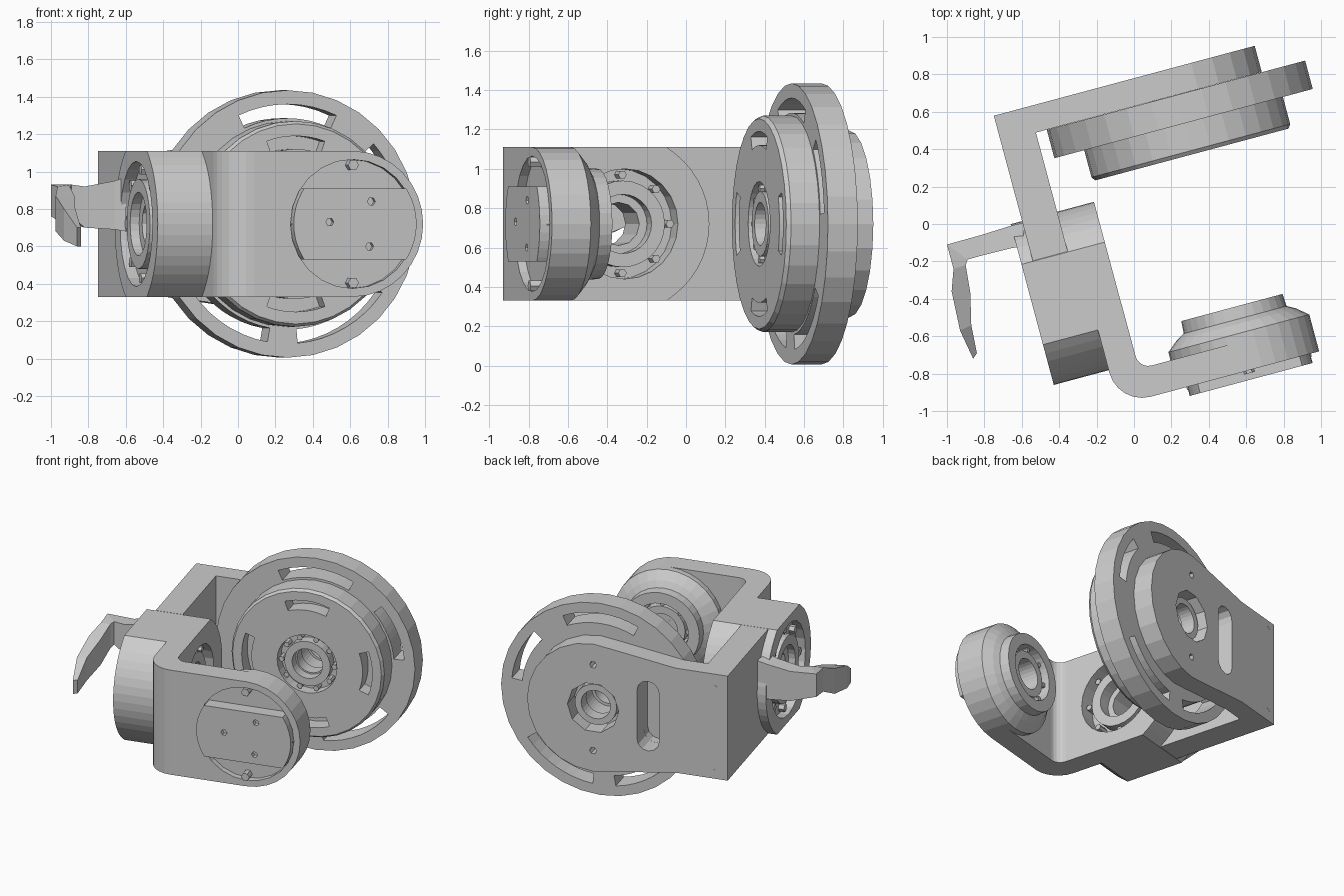
import bpy, bmesh
from math import sin, cos, pi, radians, atan2
from mathutils import Matrix, Vector

if "Cube" in bpy.data.objects:
    bpy.data.objects.remove(bpy.data.objects["Cube"])

TURN = Matrix.Rotation(radians(15), 3, 'Z')   # whole bracket is turned 15 degrees
ZC = 0.72                                     # height of every joint axis


def place(axis, a, b, h):
    """Profile point (a, b) at height h along a bracket axis."""
    p = {'u': (h, a, b), 'v': (a, h, b), 'z': (a, b, h)}[axis]
    return TURN @ Vector(p)


def make(name, verts, faces):
    me = bpy.data.meshes.new(name)
    me.from_pydata([tuple(v) for v in verts], [], faces)
    bm = bmesh.new()
    bm.from_mesh(me)
    bmesh.ops.recalc_face_normals(bm, faces=bm.faces)
    bm.to_mesh(me)
    bm.free()
    ob = bpy.data.objects.new(name, me)
    bpy.context.collection.objects.link(ob)
    return ob


def prism(name, axis, pts, h0, h1):
    n = len(pts)
    verts = [place(axis, a, b, h) for h in (h0, h1) for a, b in pts]
    faces = [tuple(range(n)), tuple(range(n, 2 * n))]
    faces += [(i, (i + 1) % n, n + (i + 1) % n, n + i) for i in range(n)]
    return make(name, verts, faces)


def rect(a0, a1, b0, b1):
    return [(a0, b0), (a1, b0), (a1, b1), (a0, b1)]


def arc(ca, cb, r, d0, d1, n):
    return [(ca + r * cos(radians(d0 + (d1 - d0) * i / n)),
             cb + r * sin(radians(d0 + (d1 - d0) * i / n))) for i in range(n + 1)]


def circle(ca, cb, r, n=24):
    return arc(ca, cb, r, 0, 360, n)[:-1]


def arc_slot(c, r0, r1, d0, d1):
    return arc(c, ZC, r1, d0, d1, 8) + arc(c, ZC, r0, d1, d0, 8)


def clipped(c, r, half, n=32):
    return [(a, max(ZC - half, min(ZC + half, b))) for a, b in circle(c, ZC, r, n)
            if True]


def lathe(name, axis, c, prof, n=28):
    m = len(prof)
    verts = [place(axis, c + r * cos(2 * pi * i / n), ZC + r * sin(2 * pi * i / n), h)
             for i in range(n) for r, h in prof]
    faces = [(i * m + j, i * m + (j + 1) % m, (i + 1) % n * m + (j + 1) % m, (i + 1) % n * m + j)
             for i in range(n) for j in range(m)]
    return make(name, verts, faces)


def tube(name, axis, c, r0, r1, h0, h1):
    return lathe(name, axis, c, [(r0, h0), (r1, h0), (r1, h1), (r0, h1)])


def bolts(name, axis, c, r, size, count, h0, h1):
    for i in range(count):
        t = 2 * pi * i / count
        prism(f"{name}_{i + 1}", axis, circle(c + r * cos(t), ZC + r * sin(t), size, 6), h0, h1)


def cut(objs, cutters):
    for ob in objs:
        for k in cutters:
            m = ob.modifiers.new("cut", 'BOOLEAN')
            m.operation, m.solver, m.object = 'DIFFERENCE', 'EXACT', k
        bpy.context.view_layer.update()
        dg = bpy.context.evaluated_depsgraph_get()
        me = bpy.data.meshes.new_from_object(ob.evaluated_get(dg))
        ob.modifiers.clear()
        ob.data = me
    for k in cutters:
        bpy.data.objects.remove(k)


# front bracket: web bending into the front arm
outline = [(-.333, -.4)] + arc(-.153, -.735, .18, 180, 270, 6) + [(.39, -.915), (.39, -.755)]
outline += arc(-.105, -.685, .07, 270, 180, 5) + [(-.175, -.4)]
front_bracket = prism("front_bracket", 'z', outline, ZC - .39, ZC + .39)

# middle joint housing, round but flattened at top and bottom
MC = -.275
pts = [p for p in circle(MC, ZC, .445, 48) if abs(p[1] - ZC) < .384]
pts += [(MC + sa * .222, ZC + sb * .39) for sa in (-1, 1) for sb in (-1, 1)]
pts.sort(key=lambda p: atan2(p[1] - ZC, p[0] - MC))
mid_housing = prism("middle_housing", 'u', pts, -.637, -.176)
cut([front_bracket, mid_housing], [
    prism("cutter", 'u', circle(MC, ZC, .28), -.30, -.1),
    prism("cutter", 'u', circle(MC, ZC, .335), -.7, -.575),
    prism("cutter", 'u', circle(MC, ZC, .11, 12), -.8, 0)])
tube("middle_outer_ring", 'u', MC, .17, .24, -.57, -.625)
tube("middle_inner_ring", 'u', MC, .15, .22, -.31, -.21)
bolts("middle_outer_bolt", 'u', MC, .29, .03, 8, -.57, -.615)
bolts("middle_inner_bolt", 'u', MC, .25, .022, 8, -.31, -.22)

# rear web and rear arm with a rounded, taller end
prism("rear_web", 'z', rect(-.574, -.38, -.05, .752), ZC - .39, ZC + .39)
RC = .395
arm = [(-.574, ZC + .39), (-.574, ZC - .39), (-.2, ZC - .39)]
arm += arc(RC, ZC, .475, -105, 105, 14) + [(-.2, ZC + .39)]
rear_arm = prism("rear_arm", 'v', arm, .608, .753)
stadium = arc(0, ZC + .18, .08, 0, 180, 6) + arc(0, ZC - .18, .08, 180, 360, 6)
cut([rear_arm], [prism("cutter", 'v', circle(RC, ZC, .185, 10), .5, .9),
                 prism("cutter", 'v', stadium, .5, .9)]
    + [prism("cutter", 'v', circle(a, ZC + b, .025, 6), .68, .9)
       for a in (-.5, RC) for b in (-.32, .32)])

# large ring disc with arc slots
big = lathe("rear_large_disc", 'v', RC, [(.12, .45), (.715, .45), (.715, .607), (.12, .607)], 32)
cut([big], [prism("cutter", 'v', arc_slot(RC, .565, .64, d0, d1), .3, .8)
            for d0, d1 in ((5, 42), (65, 115), (-85, -35), (-150, -100))]
    + [prism("cutter", 'v', stadium, .54, .8)])

# smaller disc in front of it, with curved slots and a deep hub
small = lathe("rear_small_disc", 'v', RC, [
    (.1, .451), (.55, .451), (.55, .30), (.535, .279), (.215, .279), (.215, .36), (.1, .36)], 32)
cut([small], [prism("cutter", 'v', arc_slot(RC, .4, .47, d - 20, d + 20), .1, .39)
              for d in (0, 90, 180, 270)])
tube("rear_hub_ring", 'v', RC, .11, .165, .365, .285)
tube("rear_arm_ring", 'v', RC, .105, .15, .60, .70)
bolts("rear_hub_bolt", 'v', RC, .19, .02, 10, .365, .295)

# front joint housing: drum stepping down to a hollow collar
FC = .39
drum = lathe("front_drum", 'v', FC, [
    (.001, -.914), (.39, -.914), (.39, -.71), (.33, -.66), (.285, -.635), (.28, -.567),
    (.2, -.567), (.2, -.74), (.001, -.74)], 32)
cut([front_bracket, drum], [prism("cutter", 'v', circle(FC, ZC, .345), -1.1, -.87)])
tube("front_drum_ring", 'v', FC, .11, .165, -.75, -.60)
bolts("front_drum_bolt", 'v', FC, .185, .018, 8, -.75, -.60)

# flat-sided cover plate on the front drum, with screw holes
cover = [p for p in circle(FC, ZC, .34, 48) if abs(p[1] - ZC) < .18]
cover += [(FC + sa * .282, ZC + sb * .19) for sa in (-1, 1) for sb in (-1, 1)]
cover.sort(key=lambda p: atan2(p[1] - ZC, p[0] - FC))
plate = prism("front_cover", 'v', cover, -.965, -.86)
cut([plate], [prism("cutter", 'v', circle(a, b, .022, 6), -1.1, -.93)
              for a, b in ((.25, .73), (.48, .84), (.47, .60))])
bolts("front_rim_bolt", 'v', FC, .315, .03, 4, -.86, -.93)


# side lever: sections given as two plan corners and a height range
def lever(name, rows):
    verts = []
    for x0, y0, x1, y1, z0, z1 in rows:
        verts += [(x0, y0, z0), (x1, y1, z0), (x1, y1, z1), (x0, y0, z1)]
    n = 4 * (len(rows) - 1)
    faces = [(0, 1, 2, 3), (n, n + 1, n + 2, n + 3)]
    faces += [(k + j, k + (j + 1) % 4, k + 4 + (j + 1) % 4, k + 4 + j)
              for k in range(0, n, 4) for j in range(4)]
    return make(name, verts, faces)


lever("side_lever", [
    (-.58, .01, -.60, -.12, .68, .97), (-.66, -.01, -.66, -.13, .69, .95),
    (-.82, -.06, -.82, -.17, .70, .92), (-1.0, -.11, -.89, -.19, .76, .93),
    (-.965, -.24, -.90, -.22, .74, .92), (-.975, -.36, -.875, -.37, .68, .87),
    (-.93, -.57, -.87, -.54, .63, .80), (-.86, -.72, -.84, -.69, .60, .70)])
